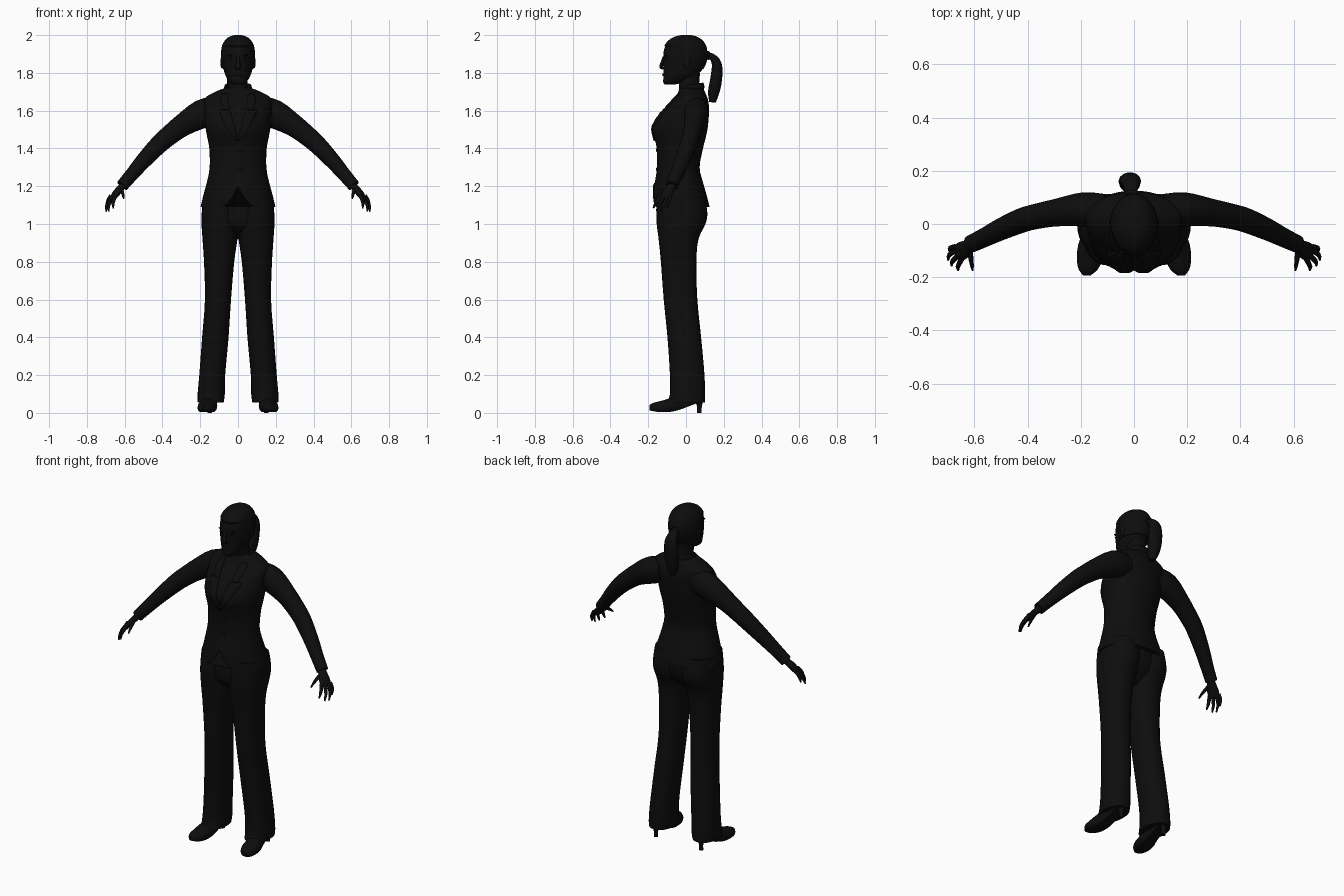
import bpy, bmesh, math
from mathutils import Vector

black = bpy.data.materials.new("soft_black")
black.diffuse_color = (0.004, 0.004, 0.004, 1)


def finish(name, bm, mirror=False, angle=45):
    bmesh.ops.recalc_face_normals(bm, faces=bm.faces)
    me = bpy.data.meshes.new(name)
    bm.to_mesh(me)
    bm.free()
    me.materials.append(black)
    ob = bpy.data.objects.new(name, me)
    bpy.context.collection.objects.link(ob)
    bpy.ops.object.select_all(action='DESELECT')
    ob.select_set(True)
    bpy.context.view_layer.objects.active = ob
    bpy.ops.object.shade_smooth_by_angle(angle=math.radians(angle))
    if mirror:
        ob.modifiers.new("mirror", 'MIRROR').use_mirror_merge = False
    return ob


def smooth_rows(rows, k=3):
    """Catmull-Rom refinement of a table of sections."""
    out = []
    for i in range(len(rows) - 1):
        p0, p1, p2, p3 = (rows[max(i - 1, 0)], rows[i], rows[i + 1], rows[min(i + 2, len(rows) - 1)])
        for s in range(k):
            t = s / k
            out.append(tuple(b + .5 * t * (c - a + t * (2*a - 5*b + 4*c - d + t * (3*(b - c) + d - a)))
                             for a, b, c, d in zip(p0, p1, p2, p3)))
    return out + [tuple(rows[-1])]


def skin(name, rings, mirror=False, angle=45):
    bm = bmesh.new()
    vs = [[bm.verts.new(p) for p in r] for r in rings]
    n = len(vs[0])
    for a, b in zip(vs, vs[1:]):
        for i in range(n):
            j = (i + 1) % n
            bm.faces.new((a[i], a[j], b[j], b[i]))
    bm.faces.new(vs[0])
    bm.faces.new(vs[-1])
    return finish(name, bm, mirror, angle)


def stack(name, rows, n=24, mirror=False, warp=None, k=3, power=1.0):
    """Horizontal sections: z, x min, x max, y front, y back."""
    rings = []
    for z, x0, x1, y0, y1 in smooth_rows(rows, k):
        ring = []
        for i in range(n):
            a = math.tau * i / n
            c, s = math.cos(a), math.sin(a)
            c = math.copysign(abs(c) ** power, c)
            s = math.copysign(abs(s) ** power, s)
            p = Vector(((x0 + x1) / 2 + c * (x1 - x0) / 2, (y0 + y1) / 2 + s * (y1 - y0) / 2, z))
            ring.append(warp(p) if warp else p)
        rings.append(ring)
    return skin(name, rings, mirror)


def tube(name, pts, side, n=12, mirror=False, k=3):
    """Path sections: x, y, z, radius along side, radius across."""
    pts = smooth_rows(pts, k)
    rings = []
    for i, p in enumerate(pts):
        t = (Vector(pts[min(i + 1, len(pts) - 1)][:3]) - Vector(pts[max(i - 1, 0)][:3])).normalized()
        u = Vector(side)
        u = (u - t * u.dot(t)).normalized()
        v = t.cross(u)
        rings.append([Vector(p[:3]) + u * p[3] * math.cos(math.tau * j / n) + v * p[4] * math.sin(math.tau * j / n)
                      for j in range(n)])
    return skin(name, rings, mirror)


def ball(name, loc, size, mirror=False):
    bm = bmesh.new()
    bmesh.ops.create_uvsphere(bm, u_segments=14, v_segments=8, radius=1)
    for v in bm.verts:
        v.co = Vector(v.co[i] * size[i] + loc[i] for i in range(3))
    return finish(name, bm, mirror)


# Jacket body: z, half width, front, back
body = [(1.09, .198, -.175, .125), (1.15, .184, -.172, .11), (1.22, .165, -.165, .09), (1.30, .15, -.153, .072),
        (1.40, .152, -.155, .09), (1.46, .163, -.166, .105), (1.51, .172, -.170, .115), (1.56, .175, -.152, .12),
        (1.61, .178, -.115, .122), (1.65, .18, -.08, .118), (1.675, .165, -.055, .11), (1.70, .12, -.04, .10),
        (1.72, .07, -.036, .088)]


def bust(x, z):
    return .013 * math.exp(-((abs(x) - .06) / .05) ** 2 - ((z - 1.5) / .055) ** 2)


def jacket_warp(p):
    if p.y < 0:
        p.y -= bust(p.x, p.z)
        if p.z < 1.22:  # rounded cutaway at the front hem
            p.z += (1.22 - p.z) / .13 * .11 * max(0, 1 - abs(p.x) / .1) ** 2
    return p


stack("jacket", [(z, -w, w, f, b) for z, w, f, b in body], n=48, warp=jacket_warp, power=.94)


def chest_y(x, z):
    rows = smooth_rows(body, 6)
    a = min(rows, key=lambda r: abs(r[0] - z))
    h = math.sqrt(max(.05, 1 - (x / a[1]) ** 2))
    return (a[2] + a[3]) / 2 - h * (a[3] - a[2]) / 2 - bust(x, z)


# Lapels: z, inner x, outer x
bm = bmesh.new()
grid = []
for z, xi, xo in smooth_rows([(1.44, -.004, .008), (1.50, .015, .055), (1.56, .03, .085), (1.60, .04, .10),
                              (1.615, .043, .078), (1.65, .05, .095), (1.69, .055, .085)]):
    grid.append([bm.verts.new((x, chest_y(x, z) - .007, z))
                 for x in (xi + (xo - xi) * j / 4 for j in range(5))])
for a, b in zip(grid, grid[1:]):
    for j in range(4):
        bm.faces.new((a[j], a[j + 1], b[j + 1], b[j]))
lapel = finish("lapels", bm, True)
lapel.modifiers.new("thickness", 'SOLIDIFY').thickness = .007

# Collar behind the neck
tube("collar", [(sx * .068 * math.sin(a), .03 + .06 * math.cos(a), 1.715 + .012 * math.cos(a), .022, .007)
                for sx, a in [(-1, 1.9), (-1, 1.3), (-1, .65), (1, 0), (1, .65), (1, 1.3), (1, 1.9)]], (0, 0, 1), 10)

# Jacket buttons
for z in (1.39, 1.29):
    ball("button", (.012, chest_y(.012, z) - .001, z), (.009, .004, .009))

# Sleeves
tube("sleeves", [(.11, .05, 1.605, .062, .07), (.19, .055, 1.583, .064, .076), (.29, .043, 1.525, .052, .06),
                 (.36, .03, 1.472, .048, .053), (.42, .014, 1.42, .046, .049), (.50, -.02, 1.335, .041, .042),
                 (.56, -.05, 1.265, .036, .036), (.613, -.075, 1.203, .033, .033)], (0, 1, 0), 20, True)

# Hands
tube("palms", [(.60, -.07, 1.215, .022, .018), (.622, -.084, 1.19, .026, .018), (.645, -.10, 1.162, .034, .017),
               (.664, -.112, 1.135, .03, .012)], (-.4, -.9, 0), 12, True)
fingers = {"little": ((.672, -.086, 1.15), (.69, -.09, 1.12), (.694, -.10, 1.086)),
           "ring": ((.668, -.10, 1.145), (.693, -.115, 1.108), (.698, -.135, 1.066)),
           "middle": ((.66, -.118, 1.145), (.682, -.14, 1.108), (.685, -.156, 1.068)),
           "index": ((.648, -.132, 1.15), (.661, -.158, 1.115), (.66, -.173, 1.084)),
           "thumb": ((.618, -.09, 1.19), (.611, -.14, 1.163), (.606, -.174, 1.136))}
for name, path in fingers.items():
    tube(name + "_fingers", [(*p, r, r) for p, r in zip(path, (.011, .009, .004))], (1, 0, .2), 8, True)

# Trousers
stack("trouser_seat", [(1.2, -.15, .15, -.14, .075), (1.1, -.182, .182, -.15, .1), (1.0, -.17, .17, -.148, .09),
                       (.95, -.09, .09, -.10, .045), (.92, -.03, .03, -.06, .01)], n=32)
stack("trouser_legs", [(1.14, -.0, .185, -.15, .10), (1.06, -.005, .192, -.156, .113), (1.0, -.005, .193, -.155, .103),
                       (.92, .003, .188, -.145, .066), (.8, .02, .18, -.133, .055), (.6, .037, .175, -.118, .06),
                       (.4, .05, .19, -.098, .08), (.2, .068, .205, -.085, .098), (.1, .07, .214, -.085, .10),
                       (.055, .076, .213, -.10, .10)], mirror=True, power=.9)

# Shoes, lofted from heel to toe: y, centre x, half width, bottom, top
rings = []
for y, x, w, b, t in smooth_rows([(.092, .15, .022, .06, .095), (.05, .15, .036, .048, .11), (-.03, .153, .042, .018, .10),
                                  (-.08, .16, .05, .006, .08), (-.13, .166, .049, .004, .064), (-.17, .172, .036, .008, .054),
                                  (-.193, .177, .014, .014, .042)]):
    rings.append([(x + w * math.cos(math.tau * i / 16), y,
                   max(b, (b + t) / 2 + (t - b) * .62 * math.sin(math.tau * i / 16) - (t - b) * .12)) for i in range(16)])
skin("shoes", rings, True)
stack("shoe_heels", [(0, .138, .162, .058, .082), (.035, .138, .162, .058, .084), (.07, .125, .175, .045, .092)],
      n=12, mirror=True)

# Neck and head
stack("neck", [(1.66, -.07, .07, -.05, .08), (1.71, -.054, .054, -.036, .078), (1.75, -.05, .05, -.04, .07),
               (1.80, -.052, .052, -.05, .075)], n=24)
skull = [(1.738, .022, -.112, -.06), (1.752, .044, -.121, -.01), (1.78, .063, -.119, .05), (1.82, .077, -.119, .088),
         (1.86, .084, -.119, .105), (1.90, .085, -.12, .109), (1.94, .079, -.11, .101), (1.97, .062, -.085, .08),
         (1.988, .038, -.052, .05), (1.995, .012, -.02, .02)]
stack("head", [(z, -w, w, f, b) for z, w, f, b in skull], n=32)


def hair_warp(p):
    # tuck the shell inside the head over the face
    if p.y < -.035 and p.z < 1.935:
        p.x *= .9
        p.y *= .9
    elif p.z > 1.9:
        p.z += .005
    return p


stack("hair", [(z, -w - .005, w + .005, f - .004, b + .005) for z, w, f, b in skull[3:]], n=40, warp=hair_warp)
tube("ponytail", [(-.01, .095, 1.89, .02, .017), (-.012, .135, 1.887, .026, .018), (-.014, .163, 1.845, .038, .027),
                  (-.016, .16, 1.77, .042, .032), (-.015, .147, 1.70, .036, .031), (-.012, .14, 1.645, .016, .018)],
     (1, 0, 0), 14)
ball("hair_band", (-.01, .118, 1.892), (.028, .012, .024))

# Face
tube("nose", [(0, -.116, 1.885, .008, .008), (0, -.126, 1.855, .011, .009), (0, -.131, 1.832, .016, .011),
              (0, -.12, 1.822, .012, .006)], (1, 0, 0), 10)
ball("eyes", (.034, -.106, 1.876), (.013, .008, .006), True)
ball("brows", (.034, -.106, 1.893), (.02, .008, .005), True)
ball("lips", (0, -.117, 1.79), (.022, .009, .008))
ball("ears", (.086, .005, 1.855), (.008, .018, .03), True)
